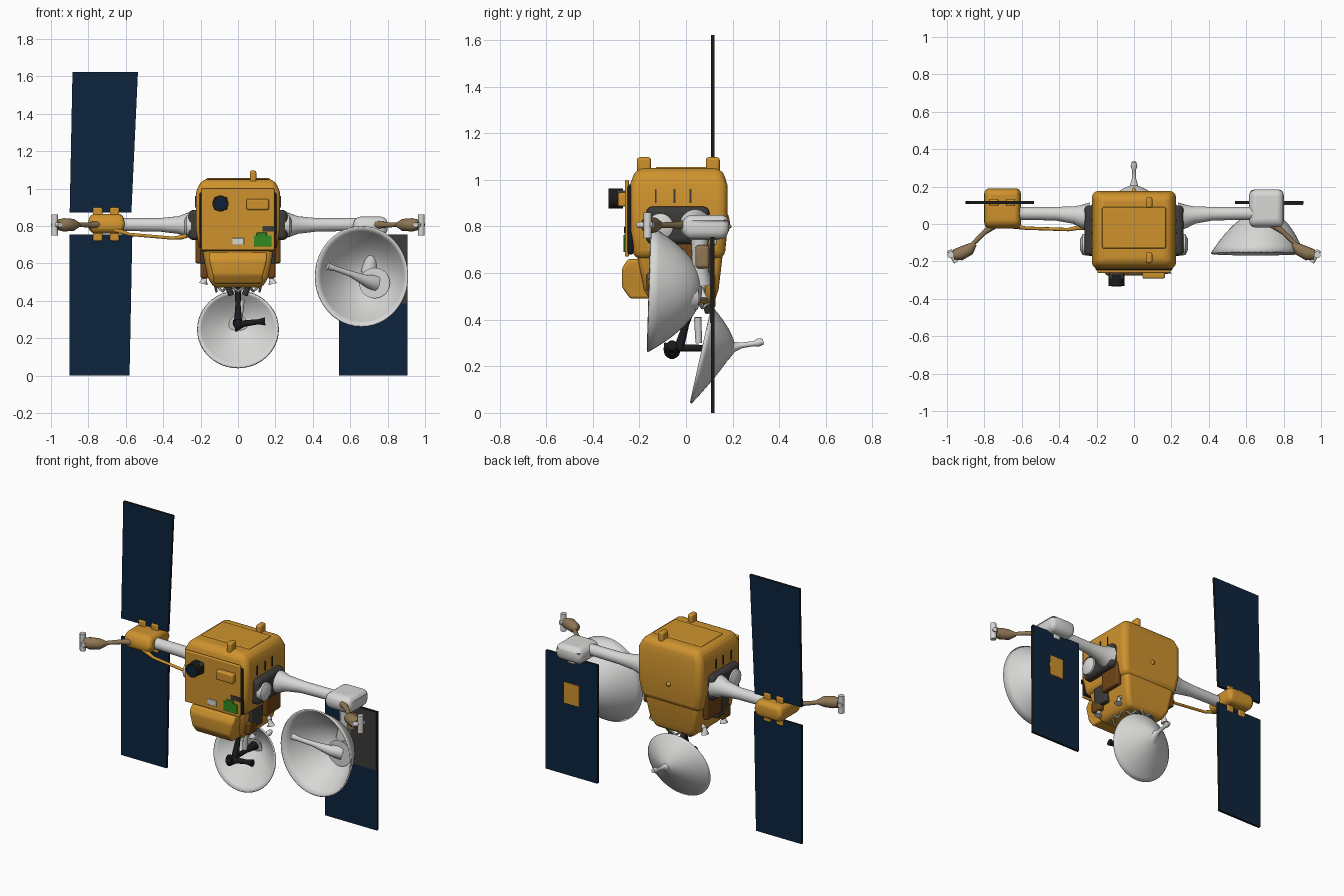
import bpy, bmesh, math
from mathutils import Vector

COLOURS = {
    "gold_foil": (0.62, 0.29, 0.027), "panel_navy": (0.004, 0.018, 0.046),
    "white_paint": (0.68, 0.68, 0.67), "dark_grey": (0.045, 0.043, 0.04),
    "black": (0.011, 0.011, 0.012), "tan": (0.27, 0.18, 0.09),
    "brown": (0.16, 0.06, 0.008), "green": (0.03, 0.25, 0.015),
}
MATS = {}
for n, c in COLOURS.items():
    MATS[n] = bpy.data.materials.new(n)
    MATS[n].diffuse_color = (*c, 1)


def finish(name, bm, mats, bevel=0, solid=0):
    """Turn a bmesh into a smooth-shaded object."""
    bmesh.ops.recalc_face_normals(bm, faces=bm.faces)
    me = bpy.data.meshes.new(name)
    bm.to_mesh(me)
    bm.free()
    ob = bpy.data.objects.new(name, me)
    bpy.context.collection.objects.link(ob)
    for m in mats.split("+"):
        me.materials.append(MATS[m])
    if solid:
        md = ob.modifiers.new("thickness", "SOLIDIFY")
        md.thickness, md.offset = solid, 0
    if bevel:
        md = ob.modifiers.new("rounding", "BEVEL")
        md.width, md.segments, md.limit_method = bevel, 4, "ANGLE"
        md.angle_limit = math.radians(25)
    bpy.ops.object.select_all(action="DESELECT")
    ob.select_set(True)
    bpy.context.view_layer.objects.active = ob
    bpy.ops.object.shade_smooth_by_angle(angle=math.radians(40))
    return ob


def bridge(bm, rings, cap=True):
    for a, b in zip(rings, rings[1:]):
        for i in range(len(a)):
            j = (i + 1) % len(a)
            bm.faces.new((a[i], a[j], b[j], b[i]))
    if cap:
        bm.faces.new(rings[0])
        bm.faces.new(rings[-1])


def loft(name, mat, secs, bevel=0):
    """Stack of rectangles: (z, x0, x1, y0, y1)."""
    bm = bmesh.new()
    bridge(bm, [[bm.verts.new((x, y, z)) for x, y in ((a, c), (b, c), (b, d), (a, d))]
                for z, a, b, c, d in secs])
    return finish(name, bm, mat, bevel)


def box(name, mat, x0, x1, y0, y1, z0, z1, bevel=0):
    return loft(name, mat, [(z0, x0, x1, y0, y1), (z1, x0, x1, y0, y1)], bevel)


def tube(name, mat, pts, seg=20):
    """Round sweep through (x, y, z, radius) points."""
    bm, rings = bmesh.new(), []
    P = [Vector(p[:3]) for p in pts]
    for i, p in enumerate(P):
        t = (P[min(i + 1, len(P) - 1)] - P[max(i - 1, 0)]).normalized()
        u = t.cross(Vector((0, 0, 1)) if abs(t.z) < 0.9 else Vector((0, 1, 0))).normalized()
        v = t.cross(u)
        r = pts[i][3]
        rings.append([bm.verts.new(p + r * (u * math.cos(k * math.tau / seg) + v * math.sin(k * math.tau / seg)))
                      for k in range(seg)])
    bridge(bm, rings)
    return finish(name, bm, mat)


def dish(name, rim, apex, u, v, power):
    """Bowl from an elliptic rim (half axes u, v) down to an apex."""
    bm, rings, rim, apex = bmesh.new(), [], Vector(rim), Vector(apex)
    u, v = Vector(u), Vector(v)
    for k in range(12, 0, -1):
        r = k / 12
        c = apex.lerp(rim, r ** power)
        rings.append([bm.verts.new(c + r * (u * math.cos(a * math.tau / 48) + v * math.sin(a * math.tau / 48)))
                      for a in range(48)])
    bridge(bm, rings, False)
    tip = bm.verts.new(apex)
    for i in range(48):
        bm.faces.new((rings[-1][i], rings[-1][(i + 1) % 48], tip))
    return finish(name, bm, "white_paint", solid=0.009)


def panel(name, corners):
    """Solar panel from four (x, z) corners; thin black rim."""
    bm = bmesh.new()
    bridge(bm, [[bm.verts.new((x, y, z)) for x, z in corners] for y in (0.107, 0.123)])
    bm.normal_update()
    for f in bm.faces:
        f.material_index = 0 if abs(f.normal.y) > 0.9 else 1
    return finish(name, bm, "panel_navy+black")


# Body
loft("body", "gold_foil", [(0.66, -0.205, 0.205, -0.225, 0.165), (0.78, -0.225, 0.225, -0.24, 0.177),
                           (0.98, -0.225, 0.225, -0.24, 0.177), (1.05, -0.195, 0.195, -0.215, 0.155)], 0.035)
loft("lower_body", "gold_foil", [(0.47, -0.13, 0.13, -0.15, 0.12), (0.53, -0.165, 0.165, -0.18, 0.14),
                                 (0.70, -0.195, 0.195, -0.215, 0.16)], 0.025)
box("front_panel_gasket", "black", -0.205, 0.205, -0.25, -0.225, 0.68, 0.98, 0.01)
box("front_panel", "gold_foil", -0.195, 0.195, -0.262, -0.245, 0.67, 1.0, 0.007)
loft("front_lower_box", "gold_foil", [(0.49, -0.13, 0.13, -0.24, -0.12), (0.54, -0.135, 0.135, -0.275, -0.12),
                                      (0.62, -0.155, 0.155, -0.275, -0.12), (0.66, -0.155, 0.155, -0.25, -0.12)], 0.012)
box("front_sensor_box", "gold_foil", 0.045, 0.165, -0.292, -0.25, 0.885, 0.945, 0.01)
box("camera_housing", "dark_grey", -0.13, -0.055, -0.30, -0.25, 0.885, 0.955, 0.012)
tube("camera_barrel", "black", [(-0.094, -0.27, 0.92, 0.043), (-0.094, -0.332, 0.92, 0.043)], 28)
tube("camera_lens", "panel_navy", [(-0.094, -0.33, 0.92, 0.027), (-0.094, -0.333, 0.92, 0.027)], 24)
box("white_patch", "white_paint", -0.03, 0.032, -0.267, -0.26, 0.70, 0.735, 0.003)
box("green_patch", "green", 0.085, 0.18, -0.268, -0.26, 0.69, 0.75, 0.003)
box("green_patch_top", "green", 0.10, 0.155, -0.268, -0.26, 0.745, 0.765, 0.003)
box("grey_patch", "dark_grey", 0.13, 0.2, -0.265, -0.26, 0.77, 0.80, 0.003)
for y in (-0.18, 0.115):
    box("roof_lug", "gold_foil", 0.063, 0.098, y - 0.03, y + 0.03, 1.03, 1.097, 0.012)
box("roof_strip", "gold_foil", -0.17, 0.17, -0.13, 0.09, 1.04, 1.056, 0.006)
tube("rear_nozzle", "gold_foil", [(0, 0.165, 0.8, 0.03), (0, 0.18, 0.8, 0.012), (0, 0.195, 0.8, 0.004)])

# Both sides: hubs, arms, end antennas
for s, side in ((-1, "left"), (1, "right")):
    def X(a, b):
        return (min(s * a, s * b), max(s * a, s * b))
    box(side + "_hub_plate", "dark_grey", *X(0.20, 0.265), -0.17, 0.1, 0.725, 0.885, 0.025)
    box(side + "_brown_plate", "brown", *X(0.19, 0.228), -0.04, 0.11, 0.60, 0.76, 0.012)
    box(side + "_lower_grey_plate", "dark_grey", *X(0.15, 0.20), -0.15, -0.03, 0.55, 0.74, 0.012)
    tube(side + "_hub_wheel", "white_paint", [(s * 0.25, -0.11, 0.80, 0.06), (s * 0.275, -0.11, 0.80, 0.055),
                                              (s * 0.288, -0.11, 0.80, 0.03)], 24)
    for y in (-0.13, -0.05, 0.02):
        box(side + "_side_slot", "dark_grey", *X(0.22, 0.23), y - 0.004, y + 0.004, 0.90, 0.96)
    tube(side + "_arm", "white_paint", [(s * 0.24, 0.04, 0.805, 0.075), (s * 0.28, 0.042, 0.805, 0.062),
                                        (s * 0.32, 0.048, 0.805, 0.047), (s * 0.42, 0.055, 0.806, 0.036),
                                        (s * 0.66, 0.057, 0.808, 0.034)], 24)
    tube(side + "_antenna_rod", "tan", [(s * 0.74, 0.0, 0.806, 0.022), (s * 0.80, -0.045, 0.806, 0.014),
                                        (s * 0.88, -0.125, 0.806, 0.011)], 14)
    tube(side + "_antenna_head", "tan", [(s * 0.85, -0.105, 0.806, 0.012), (s * 0.88, -0.135, 0.806, 0.032),
                                         (s * 0.93, -0.16, 0.806, 0.036), (s * 0.965, -0.165, 0.806, 0.028)], 18)
    tube(side + "_antenna_bar", "white_paint", [(s * 0.98, -0.165, z, 0.018) for z in (0.75, 0.86)], 14)
    tube(side + "_antenna_cross_bar", "white_paint", [(s * 0.95, -0.205, 0.806, 0.014),
                                                      (s * 0.988, -0.14, 0.806, 0.014)], 14)
    # Corner thrusters under the body
    for y in (-0.12, 0.07):
        tube(side + "_thruster", "white_paint", [(s * 0.14, y, 0.56, 0.012), (s * 0.175, y, 0.53, 0.014),
                                                 (s * 0.185, y, 0.49, 0.024)], 14)
    box(side + "_thruster_block", "brown", *X(0.16, 0.2), -0.17, -0.09, 0.52, 0.60, 0.012)

# Arm end blocks
loft("left_end_block", "gold_foil", [(0.76, -0.79, -0.615, -0.015, 0.18), (0.81, -0.805, -0.605, -0.03, 0.19),
                                     (0.865, -0.79, -0.615, 0.0, 0.18)], 0.025)
loft("right_end_block", "white_paint", [(0.745, 0.63, 0.79, 0.0, 0.17), (0.80, 0.61, 0.805, -0.025, 0.19),
                                        (0.85, 0.63, 0.79, 0.0, 0.175)], 0.03)
tube("left_cable", "gold_foil", [(-0.66, -0.01, 0.78, 0.014), (-0.58, -0.022, 0.755, 0.009),
                                 (-0.35, -0.03, 0.735, 0.009), (-0.30, -0.02, 0.74, 0.012),
                                 (-0.24, -0.02, 0.76, 0.012)], 10)

# Solar panels
panel("left_upper_panel", [(-0.9, 0.872), (-0.57, 0.872), (-0.535, 1.622), (-0.885, 1.622)])
panel("left_lower_panel", [(-0.902, 0.0), (-0.58, 0.0), (-0.565, 0.755), (-0.902, 0.755)])
panel("right_panel", [(0.54, 0.0), (0.905, 0.0), (0.905, 0.755), (0.54, 0.755)])
box("right_panel_front_patch", "dark_grey", 0.64, 0.903, 0.102, 0.108, 0.385, 0.753)
box("right_panel_back_patch", "gold_foil", 0.667, 0.773, 0.121, 0.126, 0.455, 0.59, 0).modifiers.new(
    "round", "BEVEL").width = 0.0015
for x in (-0.75, -0.66, 0.72):
    box("panel_hinge", "gold_foil" if x < 0 else "white_paint", x - 0.025, x + 0.025, 0.098, 0.132, 0.72,
        0.90 if x < 0 else 0.78, 0.008)

# Large side dish with feed arm and mount
dish("side_dish", (0.66, -0.158, 0.53), (0.69, 0.065, 0.53), (0.246, 0, 0), (0, 0.008, 0.266), 2.1)
tube("side_dish_feed_cup", "white_paint", [(0.725, 0.05, 0.495, 0.05), (0.73, 0.0, 0.495, 0.07),
                                           (0.73, -0.02, 0.495, 0.082), (0.73, -0.02, 0.495, 0.07),
                                           (0.73, 0.01, 0.495, 0.03)], 28)
tube("side_dish_feed_arm", "white_paint", [(0.73, 0.0, 0.495, 0.045), (0.68, -0.045, 0.51, 0.03),
                                           (0.60, -0.09, 0.545, 0.016), (0.52, -0.13, 0.572, 0.014),
                                           (0.48, -0.145, 0.585, 0.02)], 16)
tube("side_dish_mount", "white_paint", [(0.72, 0.06, 0.77, 0.04), (0.72, 0.055, 0.68, 0.03),
                                        (0.70, 0.065, 0.55, 0.045)], 16)
box("side_dish_bracket", "tan", 0.69, 0.78, 0.04, 0.1, 0.62, 0.72, 0.015)

# Lower dish with rear spike and dark feed
dish("lower_dish", (0, 0.065, 0.247), (0, 0.205, 0.28), (0.216, 0, 0), (0, 0.045, 0.205), 1.35)
tube("lower_dish_spike", "white_paint", [(0, 0.17, 0.275, 0.05), (0, 0.205, 0.283, 0.022), (0, 0.24, 0.29, 0.012),
                                         (0, 0.29, 0.297, 0.011), (0, 0.31, 0.302, 0.018), (0, 0.332, 0.306, 0.012)])
tube("lower_dish_feed", "black", [(0, 0.19, 0.28, 0.03), (0, 0.08, 0.278, 0.014), (0, -0.05, 0.28, 0.016),
                                  (0, -0.095, 0.285, 0.018)], 14)
tube("lower_dish_feed_bar", "black", [(-0.02, -0.06, 0.265, 0.035), (0.03, -0.06, 0.278, 0.018),
                                      (0.11, -0.06, 0.288, 0.014), (0.145, -0.06, 0.29, 0.022)], 14)
tube("lower_dish_feed_post", "black", [(0, 0.03, 0.47, 0.018), (0, 0.0, 0.38, 0.014), (0, -0.03, 0.28, 0.022)], 14)
tube("lower_dish_waveguide", "white_paint", [(0.02, 0.05, 0.41, 0.016), (0.01, 0.055, 0.30, 0.014)], 12)
for x in (-0.06, 0.06):
    tube("lower_dish_strut", "dark_grey", [(x, 0.07, 0.60, 0.03), (x, 0.085, 0.50, 0.022),
                                           (x * 0.6, 0.095, 0.43, 0.014)], 12)

# Truss ring between the body and the lower dish
N = 16
for k in range(N):
    ends = []
    for j in (k, k + 1):
        a, up = j * math.tau / N, j % 2
        r = 0.135 if up else 0.115
        ends.append((r * math.cos(a), -0.01 + r * math.sin(a), 0.49 if up else 0.45, 0.007))
    tube("truss_strut", "white_paint", ends, 8)
